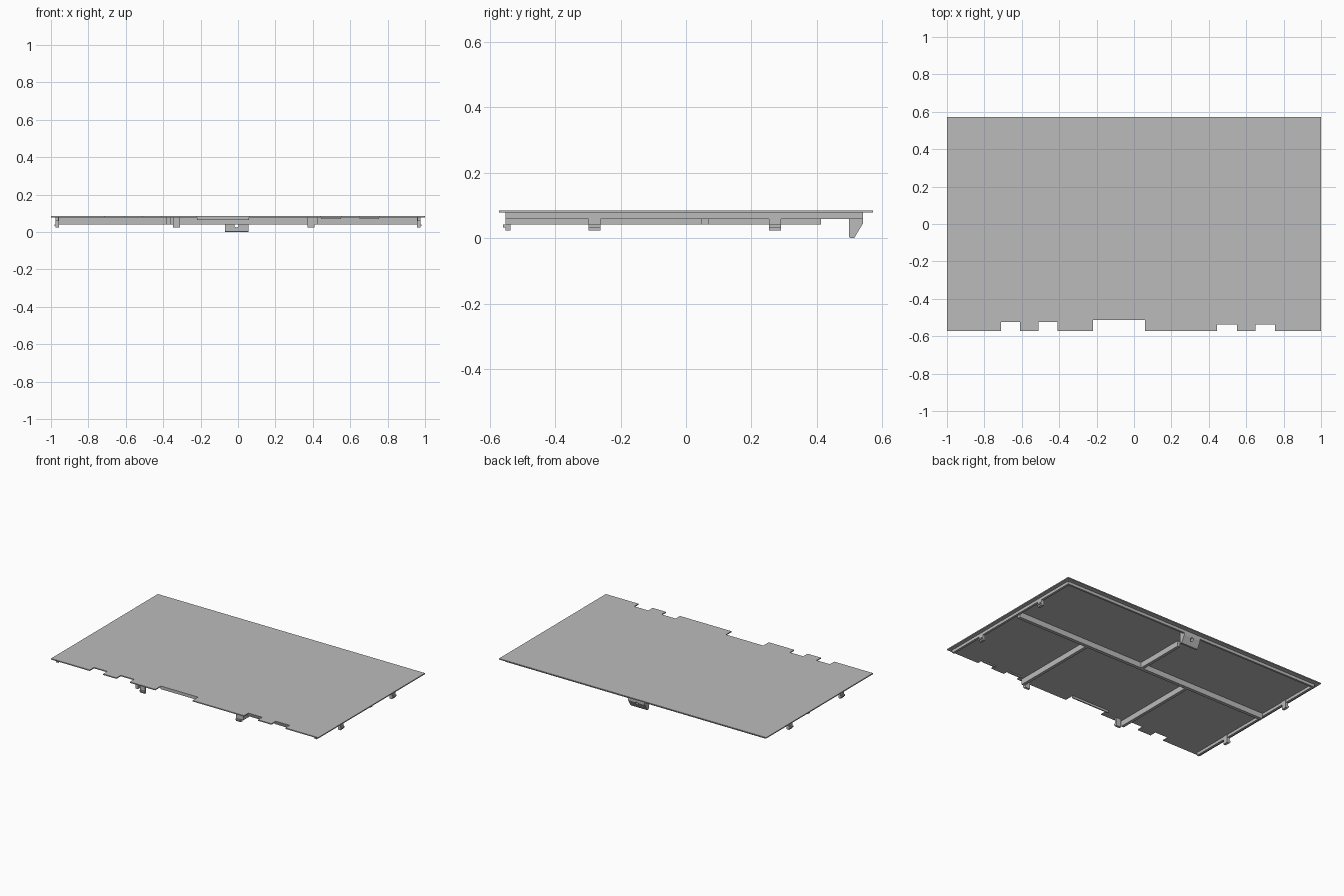
import bpy
import bmesh

old = bpy.data.objects.get("Cube")
if old:
    bpy.data.objects.remove(old, do_unlink=True)

grey = bpy.data.materials.new("plain grey")
grey.use_nodes = True
grey.diffuse_color = (0.5, 0.5, 0.5, 1)
grey.node_tree.nodes["Principled BSDF"].inputs["Base Color"].default_value = (0.5, 0.5, 0.5, 1)


def prism(name, points, offset):
    """Extrude a flat closed outline along an offset."""
    bm = bmesh.new()
    face = bm.faces.new([bm.verts.new(p) for p in points])
    ext = bmesh.ops.extrude_face_region(bm, geom=[face], use_keep_orig=True)
    moved = [v for v in ext["geom"] if isinstance(v, bmesh.types.BMVert)]
    bmesh.ops.translate(bm, verts=moved, vec=offset)
    bmesh.ops.recalc_face_normals(bm, faces=bm.faces)
    mesh = bpy.data.meshes.new(name)
    bm.to_mesh(mesh)
    bm.free()
    obj = bpy.data.objects.new(name, mesh)
    mesh.materials.append(grey)
    bpy.context.collection.objects.link(obj)
    return obj


def box(name, x0, x1, y0, y1, z0, z1):
    pts = [(x0, y0, z0), (x1, y0, z0), (x1, y1, z0), (x0, y1, z0)]
    return prism(name, pts, (0, 0, z1 - z0))


UNDER, TOP = 0.078, 0.085
RIM, RIB, CLIP = 0.059, 0.041, 0.023
FRONT, BACK = -0.571, 0.571

# Cover panel with notches cut into the front edge
notches = [(-0.71, -0.61, -0.525), (-0.51, -0.41, -0.525), (-0.22, 0.06, -0.512),
           (0.445, 0.55, -0.525), (0.65, 0.755, -0.525)]
outline = [(-1, FRONT)]
for a, b, depth in notches:
    outline += [(a, FRONT), (a, depth), (b, depth), (b, FRONT)]
outline += [(1, FRONT), (1, BACK), (-1, BACK)]
prism("cover_panel", [(x, y, UNDER) for x, y in outline], (0, 0, TOP - UNDER))

# Small lips under the notches
box("wide_notch_lip", -0.22, 0.06, -0.512, -0.504, 0.064, UNDER)
for i, (a, b, depth) in enumerate(notches[3:]):
    box(f"notch_lip_{i + 1}", a, b, depth - 0.011, depth, 0.07, UNDER)

# Shallow rim on the underside
box("back_rim", -0.975, 0.975, 0.528, 0.541, RIM, UNDER)
for side, s in (("right", -1), ("left", 1)):
    xs = sorted((s * 0.96, s * 0.975))
    box(f"{side}_rim", *xs, -0.552, 0.528, RIM, UNDER)

# Stiffening ribs
box("cross_rib", -0.96, 0.96, 0.046, 0.069, RIB, UNDER)
box("right_front_rib", -0.382, -0.362, -0.552, 0.046, RIB, UNDER)
box("left_front_rib", 0.406, 0.426, -0.552, 0.046, RIB, UNDER)
box("center_back_rib", -0.018, 0.002, 0.069, 0.412, RIB, UNDER)

# Snap clips with outward bumps, along the sides and front
for side, s in (("right", -1), ("left", 1)):
    for place, y in (("front", -0.28), ("back", 0.272)):
        xs = sorted((s * 0.957, s * 0.975))
        box(f"{side}_{place}_clip", *xs, y - 0.018, y + 0.018, CLIP, UNDER)
        xs = sorted((s * 0.975, s * 0.982))
        box(f"{side}_{place}_clip_bump", *xs, y - 0.018, y + 0.018, 0.032, 0.041)
for side, x in (("right", -0.329), ("left", 0.39)):
    box(f"front_{side}_clip", x - 0.018, x + 0.018, -0.552, -0.537, CLIP, UNDER)
    box(f"front_{side}_clip_bump", x - 0.018, x + 0.018, -0.559, -0.552, 0.032, 0.041)

# Chamfered latch tab at the back with a round hole
profile = [(0.498, UNDER), (0.498, 0.004), (0.502, 0), (0.514, 0), (0.541, 0.045), (0.541, UNDER)]
tab = prism("latch_tab", [(-0.07, y, z) for y, z in profile], (0.125, 0, 0))
bpy.ops.mesh.primitive_cylinder_add(vertices=20, radius=0.011, depth=0.2,
                                    location=(-0.008, 0.52, 0.036), rotation=(1.5708, 0, 0))
cutter = bpy.context.object
cutter.name = "latch_hole_cutter"
cutter.hide_render = True
cutter.hide_set(True)
cut = tab.modifiers.new("hole", "BOOLEAN")
cut.operation = "DIFFERENCE"
cut.solver = "EXACT"
cut.object = cutter
